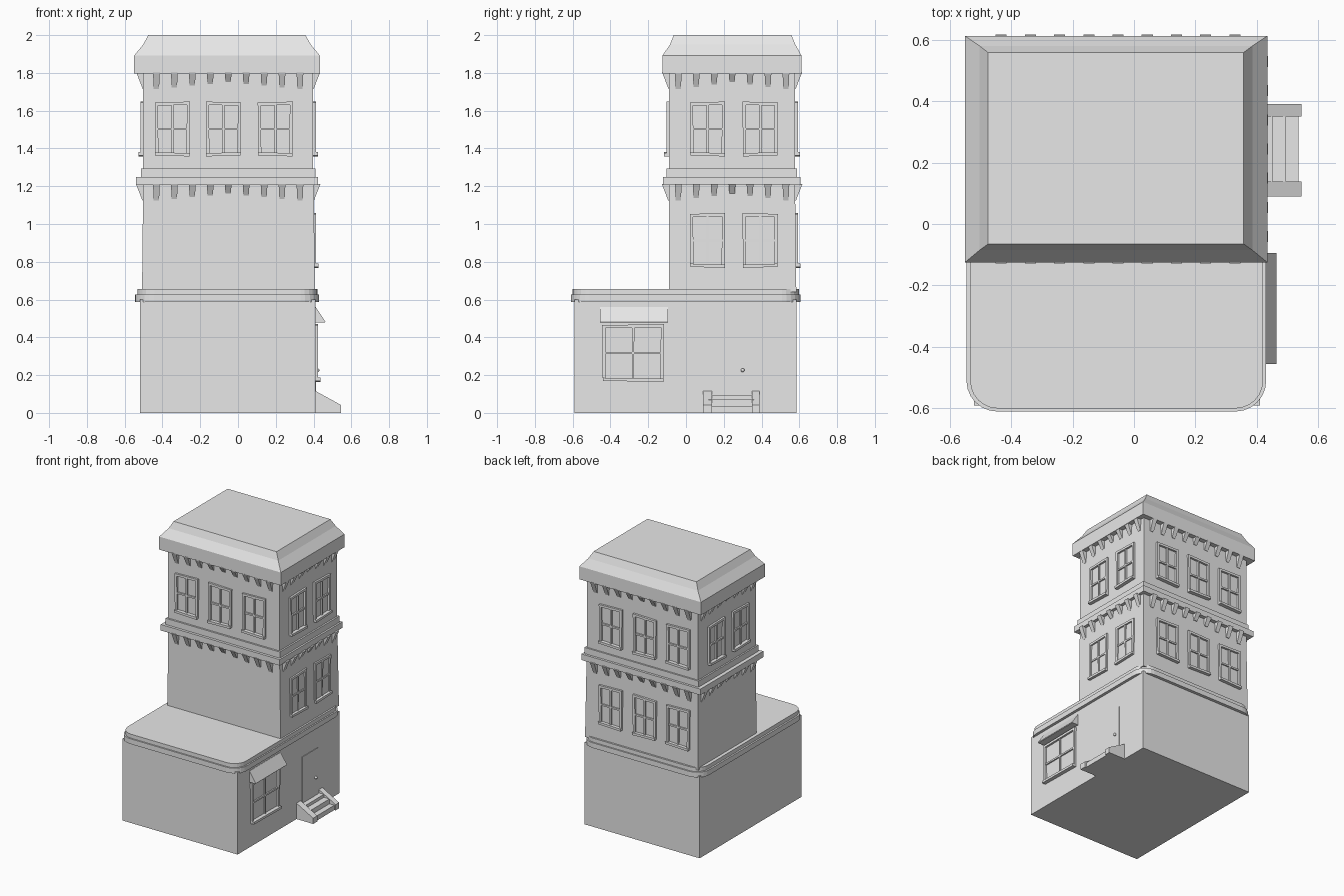
import bpy, bmesh, math
from mathutils import Matrix, Vector

if "Cube" in bpy.data.objects:
    bpy.data.objects.remove(bpy.data.objects["Cube"])

grey = bpy.data.materials.new("plain_grey")
grey.use_nodes = True
grey.diffuse_color = (0.8, 0.8, 0.8, 1)
grey.node_tree.nodes["Principled BSDF"].inputs["Base Color"].default_value = (0.8, 0.8, 0.8, 1)


def finish(name, bm, matrix=None):
    bmesh.ops.recalc_face_normals(bm, faces=bm.faces)
    mesh = bpy.data.meshes.new(name)
    bm.to_mesh(mesh)
    bm.free()
    mesh.materials.append(grey)
    obj = bpy.data.objects.new(name, mesh)
    bpy.context.collection.objects.link(obj)
    if matrix:
        obj.matrix_world = matrix
    return obj


def add_box(bm, x0, x1, y0, y1, z0, z1):
    size = Matrix.Diagonal((x1 - x0, y1 - y0, z1 - z0, 1))
    mid = Matrix.Translation(((x0 + x1) / 2, (y0 + y1) / 2, (z0 + z1) / 2))
    bmesh.ops.create_cube(bm, size=1, matrix=mid @ size)


def add_loft(bm, rings):
    """Closed solid through rings of points."""
    loops = [[bm.verts.new(p) for p in ring] for ring in rings]
    n = len(loops[0])
    for low, high in zip(loops, loops[1:]):
        for i in range(n):
            j = (i + 1) % n
            bm.faces.new((low[i], low[j], high[j], high[i]))
    bm.faces.new(loops[0][::-1])
    bm.faces.new(loops[-1])


def rect(z, x0, x1, y0, y1, r=0.0):
    """Horizontal rectangle, with rounded corners when r is set."""
    if not r:
        return [(x0, y0, z), (x1, y0, z), (x1, y1, z), (x0, y1, z)]
    centres = [(x1 - r, y1 - r), (x0 + r, y1 - r), (x0 + r, y0 + r), (x1 - r, y0 + r)]
    steps = 6
    return [(cx + r * math.cos(a), cy + r * math.sin(a), z)
            for q, (cx, cy) in enumerate(centres)
            for a in [(q + k / steps) * math.pi / 2 for k in range(steps + 1)]]


def solid(name, *rings):
    bm = bmesh.new()
    add_loft(bm, [rect(*r) for r in rings])
    return finish(name, bm)


# Main masses
solid("ground_floor", (0, -0.52, 0.41, -0.59, 0.585), (0.6, -0.52, 0.41, -0.59, 0.585))
low = (-0.545, 0.43, -0.61, 0.607, 0.1)
up = (-0.533, 0.42, -0.6, 0.597, 0.09)
solid("ground_floor_ledge", (0.588, *low), (0.626, *low), (0.626, *up), (0.655, *up))
solid("tower_lower_storey", (0.64, -0.508, 0.408, -0.09, 0.584), (1.22, -0.502, 0.4, -0.09, 0.577))
low = (-0.54, 0.423, -0.122, 0.605)
up = (-0.513, 0.41, -0.103, 0.588)
solid("tower_ledge", (1.206, *low), (1.25, *low), (1.25, *up), (1.295, *up))
solid("tower_upper_storey", (1.28, -0.502, 0.398, -0.09, 0.577), (1.81, -0.502, 0.398, -0.09, 0.577))

# Roof with fascia and a two-step slope
solid("roof", (1.796, -0.55, 0.434, -0.125, 0.612), (1.891, -0.55, 0.434, -0.125, 0.612),
      (1.95, -0.502, 0.385, -0.085, 0.579), (2.0, -0.475, 0.357, -0.065, 0.558))


def window(name, matrix, w, h, lean, depth=0.012, sill=0.024):
    """Four-pane frame centred on its local origin, facing local -y."""
    bm = bmesh.new()
    t, m, inner = 0.017, 0.006, 0.02
    for s in (-1, 1):
        a, b = sorted((s * w / 2, s * (w / 2 - t)))
        add_box(bm, a, b, -depth, inner, -h / 2, h / 2)
    add_box(bm, -w / 2, w / 2, -depth, inner, h / 2 - t, h / 2)
    add_box(bm, -w / 2, w / 2, -sill, inner, -h / 2, -h / 2 + t)
    add_box(bm, -m, m, -depth * 0.7, inner, -h / 2, h / 2)
    add_box(bm, -w / 2, w / 2, -depth * 0.7, inner, -m, m)
    # slightly crooked outline
    for v in bm.verts:
        x, z = v.co.x, v.co.z
        v.co.x = x * (1 + 0.08 * z)
        v.co.z = z + lean * x * (z / h)
    return finish(name, bm, matrix)


def bracket_row(name, matrix, count):
    """Tapered wedges hanging from local z = 0, shorter in the middle."""
    bm = bmesh.new()
    half = (count - 1) / 2
    for i in range(count):
        u = (i - half) * 0.095
        h = 0.045 + 0.037 * abs(i - half) / half
        top, bot = 0.018, 0.014
        add_loft(bm, [
            [(u - top, -0.036, 0.005), (u + top, -0.036, 0.005), (u + top, 0.02, 0.005), (u - top, 0.02, 0.005)],
            [(u - bot, -0.002, -h), (u + bot, -0.002, -h), (u + bot, 0.02, -h), (u - bot, 0.02, -h)]])
    return finish(name, bm, matrix)


# Tower sides: name, turn, wall distance, window offsets, lower storey has windows
axis = Vector((-0.052, 0.244, 0))
long_row, short_row = (-0.295, -0.025, 0.25), (-0.13, 0.149)
sides = [("front", 0, 0.334, long_row, False),
         ("left", 90, 0.45, short_row, True),
         ("back", 180, 0.334, [-u for u in long_row], True),
         ("right", 270, 0.45, short_row, False)]
for side, turn, dist, offsets, lower in sides:
    wall = Matrix.Translation(axis) @ Matrix.Rotation(math.radians(turn), 4, 'Z')
    for level, z in (("lower", 1.206), ("upper", 1.796)):
        out = dist + (0.002 if level == "lower" else 0)
        bracket_row(f"{side}_{level}_brackets", wall @ Matrix.Translation((0, -out, z)),
                    9 if side in ("front", "back") else 7)
        if level == "lower" and not lower:
            continue
        for k, u in enumerate(offsets):
            spot = wall @ Matrix.Translation((u, -out - 0.002, z - 0.293))
            window(f"{side}_{level}_window_{k + 1}", spot, 0.185, 0.285, 0.06 * (-1) ** k)

# Ground floor side wall: shop window and awning
side_wall = Matrix.Translation((0.41, 0, 0)) @ Matrix.Rotation(math.radians(90), 4, 'Z')
window("shop_window", side_wall @ Matrix.Translation((-0.28, 0, 0.317)), 0.325, 0.3, 0.03, 0.014, 0.028)


def side_prism(name, profile, y0, y1):
    bm = bmesh.new()
    add_loft(bm, [[(x, y, z) for x, z in profile] for y in (y0, y1)])
    return finish(name, bm)


side_prism("awning", [(0.4, 0.56), (0.412, 0.56), (0.463, 0.482), (0.46, 0.478), (0.4, 0.478)], -0.455, -0.095)

# Door with knob
bm = bmesh.new()
add_box(bm, 0.4, 0.414, 0.155, 0.335, 0.06, 0.43)
finish("door", bm)
bm = bmesh.new()
bmesh.ops.create_uvsphere(bm, u_segments=12, v_segments=8, radius=0.01)
knob = finish("door_knob", bm, Matrix.Translation((0.421, 0.3, 0.226)))
for face in knob.data.polygons:
    face.use_smooth = True

# Steps between sloping side walls
side_prism("steps", [(0.4, 0), (0.535, 0), (0.535, 0.035), (0.495, 0.035), (0.495, 0.07),
                     (0.45, 0.07), (0.45, 0.092), (0.4, 0.092)], 0.12, 0.36)
cheek = [(0.4, 0), (0.545, 0), (0.545, 0.042), (0.41, 0.116), (0.4, 0.116)]
side_prism("step_wall_front", cheek, 0.09, 0.138)
side_prism("step_wall_back", cheek, 0.35, 0.39)
